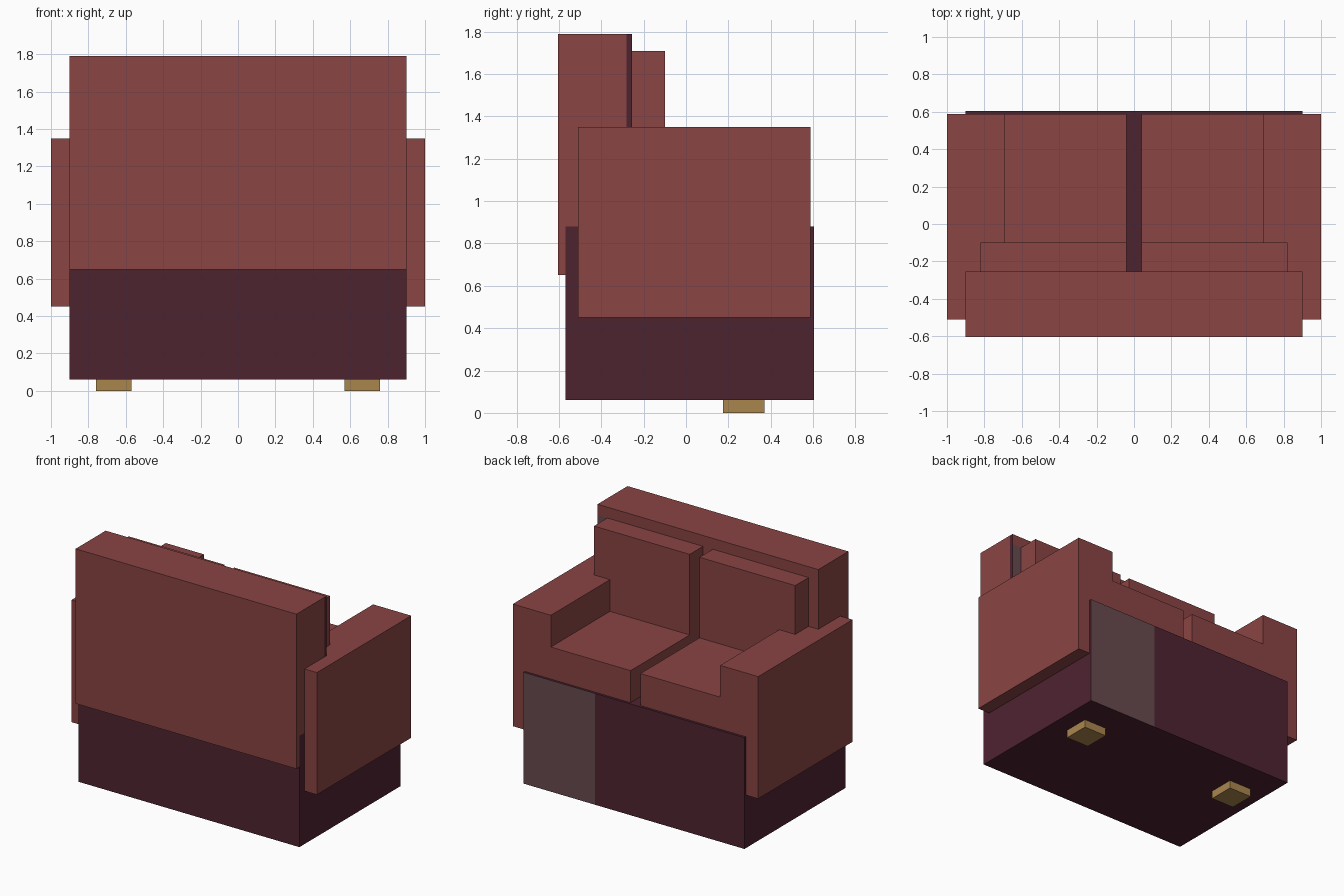
import bpy
import bmesh
from mathutils import Vector

cube = bpy.data.objects.get("Cube")
if cube:
    bpy.data.objects.remove(cube, do_unlink=True)


def material(name, rgb):
    mat = bpy.data.materials.new(name)
    mat.use_nodes = True
    mat.diffuse_color = (*rgb, 1)
    bsdf = mat.node_tree.nodes["Principled BSDF"]
    bsdf.inputs["Base Color"].default_value = (*rgb, 1)
    return mat


red = material("red_upholstery", (0.258, 0.058, 0.058))
dark = material("dark_plum", (0.076, 0.017, 0.030))
grey = material("grey_plum", (0.138, 0.067, 0.078))
wood = material("wood", (0.402, 0.238, 0.076))


def box(name, xs, ys, zs, mats, cuts=(), rule=None):
    """Box from its extents; cuts are (axis, position), rule picks a slot per face."""
    spans = (xs, ys, zs)
    bm = bmesh.new()
    bmesh.ops.create_cube(bm, size=1)
    for v in bm.verts:
        v.co = Vector([s[1] if c > 0 else s[0] for c, s in zip(v.co, spans)])
    for axis, pos in cuts:
        point, normal = Vector(), Vector()
        point[axis] = pos
        normal[axis] = 1
        geom = bm.verts[:] + bm.edges[:] + bm.faces[:]
        bmesh.ops.bisect_plane(bm, geom=geom, plane_co=point, plane_no=normal)
    bm.normal_update()
    if rule:
        for f in bm.faces:
            f.material_index = rule(f.calc_center_median(), f.normal)
    mesh = bpy.data.meshes.new(name)
    bm.to_mesh(mesh)
    bm.free()
    for m in mats:
        mesh.materials.append(m)
    obj = bpy.data.objects.new(name, mesh)
    bpy.context.collection.objects.link(obj)
    return obj


# Base, with a paler section on one end of the seat-side panel
box("base", (-0.9, 0.9), (-0.57, 0.605), (0.06, 0.88), (dark, grey),
    cuts=[(0, 0.32)],
    rule=lambda c, n: int(n.y > 0.5 and c.x > 0.32))


# Backrest, with a dark edge strip and a pale sliver beside one cushion
def backrest_slot(c, n):
    if n.x > 0.5 and c.y > -0.28:
        return 1
    if n.y > 0.5 and c.x > 0.82 and c.z < 1.71:
        return 2
    return 0


box("backrest", (-0.9, 0.9), (-0.605, -0.255), (0.65, 1.79), (red, dark, grey),
    cuts=[(0, 0.82), (1, -0.28), (2, 1.71)], rule=backrest_slot)

# Mirrored pairs: arms, cushions and feet
for side, sign in (("left", 1), ("right", -1)):
    def pair(name, inner, outer, ys, zs, mat):
        box(f"{side}_{name}", sorted((sign * inner, sign * outer)), ys, zs, (mat,))

    pair("arm", 0.69, 1.0, (-0.51, 0.588), (0.45, 1.35), red)
    pair("seat_cushion", 0.04, 0.69, (-0.255, 0.588), (0.88, 1.116), red)
    pair("back_cushion", 0.04, 0.82, (-0.255, -0.1), (1.1, 1.71), red)
    pair("foot", 0.57, 0.76, (0.175, 0.37), (0, 0.06), wood)
